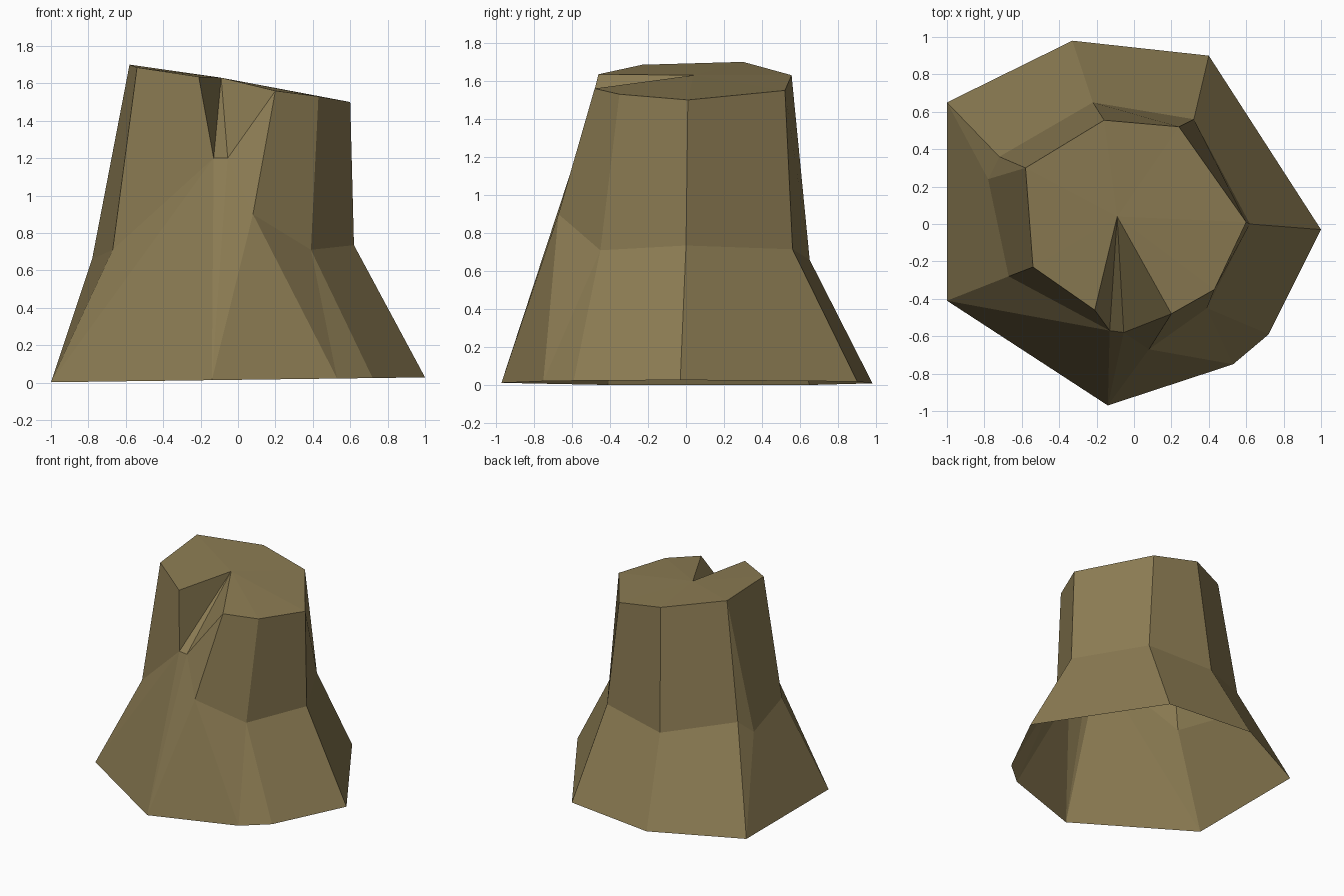
import bpy
import bmesh

old = bpy.data.objects.get("Cube")
if old:
    bpy.data.objects.remove(old, do_unlink=True)

# One flat bark colour
bark = bpy.data.materials.new("olive_brown_wood")
bark.use_nodes = True
colour = (0.26, 0.20, 0.086, 1)
bark.diffuse_color = colour
shader = bark.node_tree.nodes["Principled BSDF"]
shader.inputs["Base Color"].default_value = colour
shader.inputs["Roughness"].default_value = 0.9

bm = bmesh.new()


def point(x, y, z):
    return bm.verts.new((x, y, z))


def ground(x, y):
    # The root line tilts up slightly towards the left side
    return point(x, y, 0.015 + 0.013 * x)


def face(*corners):
    # Repeated corners collapse, so ribs can share points
    unique = list(dict.fromkeys(corners))
    if len(unique) > 2:
        bm.faces.new(unique)


# Root tips
root_front_right = ground(-1, -0.41)
root_back_right = ground(-1, 0.65)
root_back = ground(-0.33, 0.98)
root_back_left = ground(0.4, 0.9)
root_left = ground(1, -0.03)
root_front_left = ground(0.72, -0.59)
root_front_inner = ground(0.53, -0.75)
root_front = ground(-0.14, -0.97)

# Waist, where the roots meet the trunk
waist_front_right = point(-0.67, -0.28, 0.71)
waist_right = point(-0.78, 0.24, 0.66)
waist_back_right = point(-0.72, 0.36, 0.77)
waist_back = point(-0.22, 0.65, 0.66)
waist_back_left = point(0.32, 0.56, 0.715)
waist_left = point(0.62, 0, 0.735)
waist_front_left = point(0.39, -0.45, 0.71)
waist_front = point(0.08, -0.67, 0.9)

# Slanted cut rim
rim_front_right = point(-0.54, -0.23, 1.685)
rim_right = point(-0.58, 0.3, 1.7)
rim_back = point(-0.16, 0.555, 1.63)
rim_back_left = point(0.24, 0.52, 1.55)
rim_left = point(0.6, 0.01, 1.5)
rim_front_left = point(0.43, -0.35, 1.53)

# Wedge-shaped split
split_rim_right = point(-0.21, -0.46, 1.635)
split_rim_left = point(0.2, -0.48, 1.56)
split_low_right = point(-0.13, -0.57, 1.2)
split_low_left = point(-0.055, -0.58, 1.2)
split_tip = point(-0.09, 0.04, 1.63)

# Ribs of root, waist and rim around the stump
ribs = [
    (root_front_right, waist_front_right, rim_front_right),
    (root_back_right, waist_right, rim_right),
    (root_back_right, waist_back_right, rim_right),
    (root_back, waist_back, rim_back),
    (root_back_left, waist_back_left, rim_back_left),
    (root_left, waist_left, rim_left),
    (root_front_left, waist_front_left, rim_front_left),
    (root_front_inner, waist_front_left, rim_front_left),
    (root_front_inner, waist_front, split_rim_left),
    (root_front, waist_front, split_rim_left),
    (root_front, split_low_left, split_rim_left),
    (root_front, split_low_right, split_rim_right),
    (root_front_right, split_low_right, split_rim_right),
]

for a, b in zip(ribs, ribs[1:] + ribs[:1]):
    face(a[0], b[0], b[1], a[1])
    if a[2] is split_rim_left and b[2] is split_rim_right:
        # Walls and floor of the split
        for edge in ((a[2], a[1]), (a[1], b[1]), (b[1], b[2])):
            face(*edge, split_tip)
    else:
        # Trunk wall and a wedge of the cut top
        face(a[1], b[1], b[2], a[2])
        face(a[2], b[2], split_tip)

bmesh.ops.recalc_face_normals(bm, faces=bm.faces)
# Make the open shell face outwards
bm.normal_update()
if sum(f.normal.z for f in bm.faces if split_tip in f.verts) < 0:
    bmesh.ops.reverse_faces(bm, faces=bm.faces)

mesh = bpy.data.meshes.new("tree_stump")
bm.to_mesh(mesh)
bm.free()
mesh.materials.append(bark)
stump = bpy.data.objects.new("tree_stump", mesh)
bpy.context.collection.objects.link(stump)
